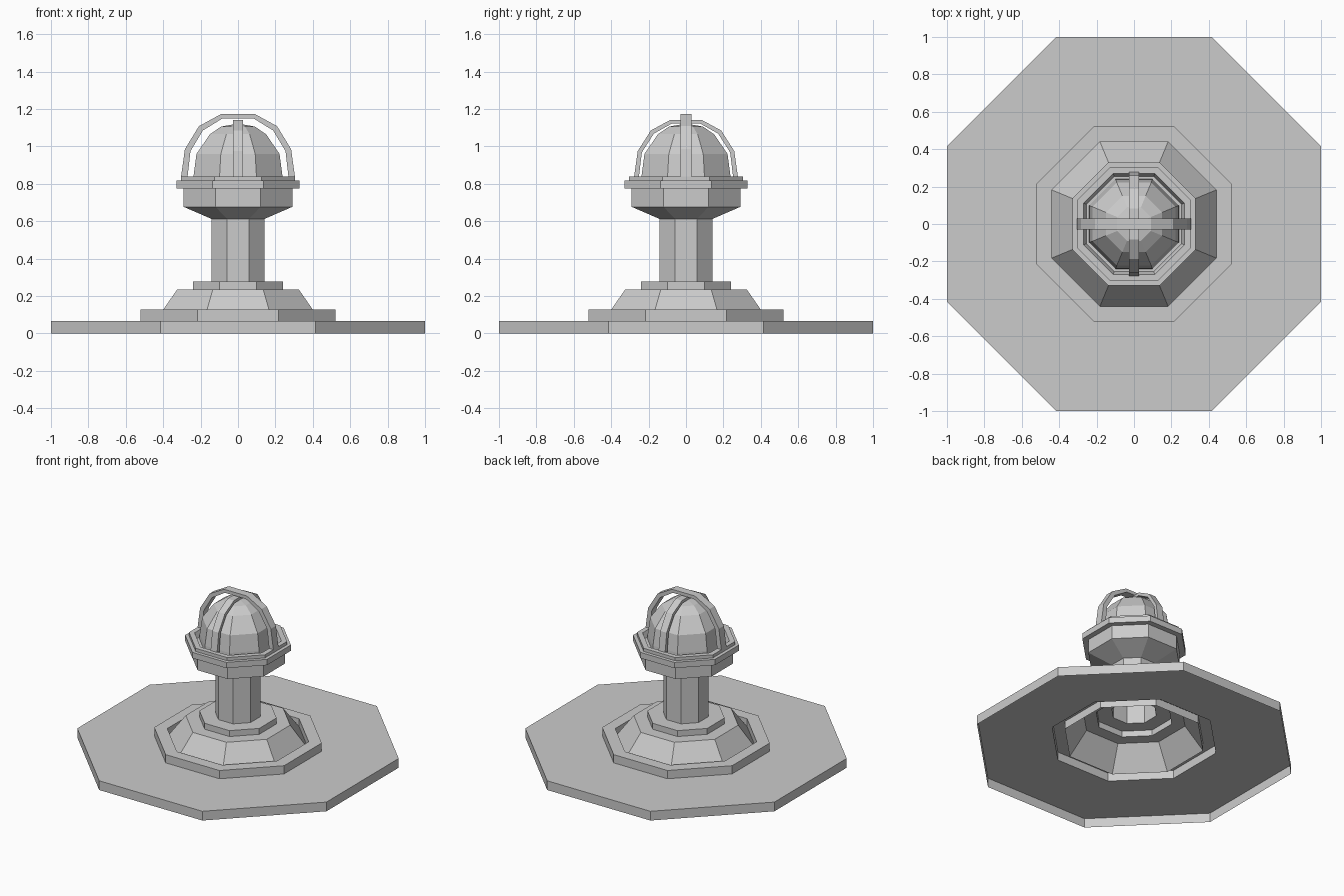
import bpy, bmesh, math

if "Cube" in bpy.data.objects:
    bpy.data.objects.remove(bpy.data.objects["Cube"])

SIDES = 8


def finish(name, bm):
    mesh = bpy.data.meshes.new(name)
    bm.to_mesh(mesh)
    bm.free()
    obj = bpy.data.objects.new(name, mesh)
    bpy.context.collection.objects.link(obj)
    return obj


def lathe(name, profile):
    """Octagonal shell from (distance to flat side, z) points, open at its ends."""
    bm = bmesh.new()
    rings = []
    for r, z in profile:
        if r == 0:
            rings.append([bm.verts.new((0, 0, z))] * SIDES)
            continue
        radius = r / math.cos(math.pi / SIDES)
        angles = [2 * math.pi * (i + 0.5) / SIDES for i in range(SIDES)]
        rings.append([bm.verts.new((radius * math.cos(a), radius * math.sin(a), z))
                      for a in angles])
    for low, high in zip(rings, rings[1:]):
        for i in range(SIDES):
            j = (i + 1) % SIDES
            corners = [low[i], low[j], high[j], high[i]]
            bm.faces.new(list(dict.fromkeys(corners)))
    return finish(name, bm)


def arch(name, outer, inner, half_width, turn=0.0):
    """Flat strap bent over the dome; half outlines are mirrored across x = 0."""
    bm = bmesh.new()
    sections = []
    outer = outer + [(-x, z) for x, z in reversed(outer)]
    inner = inner + [(-x, z) for x, z in reversed(inner)]
    for (ox, oz), (ix, iz) in zip(outer, inner):
        sections.append([bm.verts.new(p) for p in (
            (ox, -half_width, oz), (ox, half_width, oz),
            (ix, half_width, iz), (ix, -half_width, iz))])
    for a, b in zip(sections, sections[1:]):
        for i in range(4):
            j = (i + 1) % 4
            bm.faces.new((a[i], a[j], b[j], b[i]))
    bm.faces.new(sections[0])
    bm.faces.new(sections[-1])
    bmesh.ops.recalc_face_normals(bm, faces=bm.faces)
    obj = finish(name, bm)
    obj.rotation_euler.z = turn
    return obj


# Base: hollow underneath, with a sunken channel between kerb and sloped foot
lathe("base_plate", [(1, 0), (1, 0.067), (0.521, 0.067)])
lathe("kerb_ring", [(0.521, 0.067), (0.521, 0.127), (0.44, 0.127), (0.44, 0.07)])
lathe("sloped_foot", [(0.44, 0.07), (0.325, 0.235), (0.24, 0.235)])
lathe("foot_collar", [(0.24, 0.235), (0.24, 0.278), (0.141, 0.278)])

# Column and flared cup with a stepped rim
lathe("column", [(0.141, 0.278), (0.141, 0.612)])
lathe("cup", [(0.141, 0.612), (0.291, 0.677), (0.291, 0.775)])
lathe("cup_rim", [(0.291, 0.775), (0.329, 0.775), (0.329, 0.817), (0.305, 0.817),
                  (0.305, 0.84), (0.27, 0.84), (0.255, 0.80), (0.235, 0.80)])

# Faceted dome
lathe("dome", [(0.24, 0.80), (0.238, 0.84), (0.222, 0.96), (0.15, 1.065),
               (0.09, 1.106), (0, 1.122)])

# Crossing straps over the dome
arch("wide_strap",
     [(-0.305, 0.835), (-0.284, 0.985), (-0.209, 1.108), (-0.092, 1.172)],
     [(-0.270, 0.835), (-0.254, 0.975), (-0.188, 1.085), (-0.085, 1.148)], 0.029)
arch("narrow_strap",
     [(-0.278, 0.835), (-0.258, 0.975), (-0.188, 1.085), (-0.083, 1.142)],
     [(-0.252, 0.835), (-0.236, 0.968), (-0.172, 1.068), (-0.076, 1.122)], 0.026,
     math.pi / 2)
